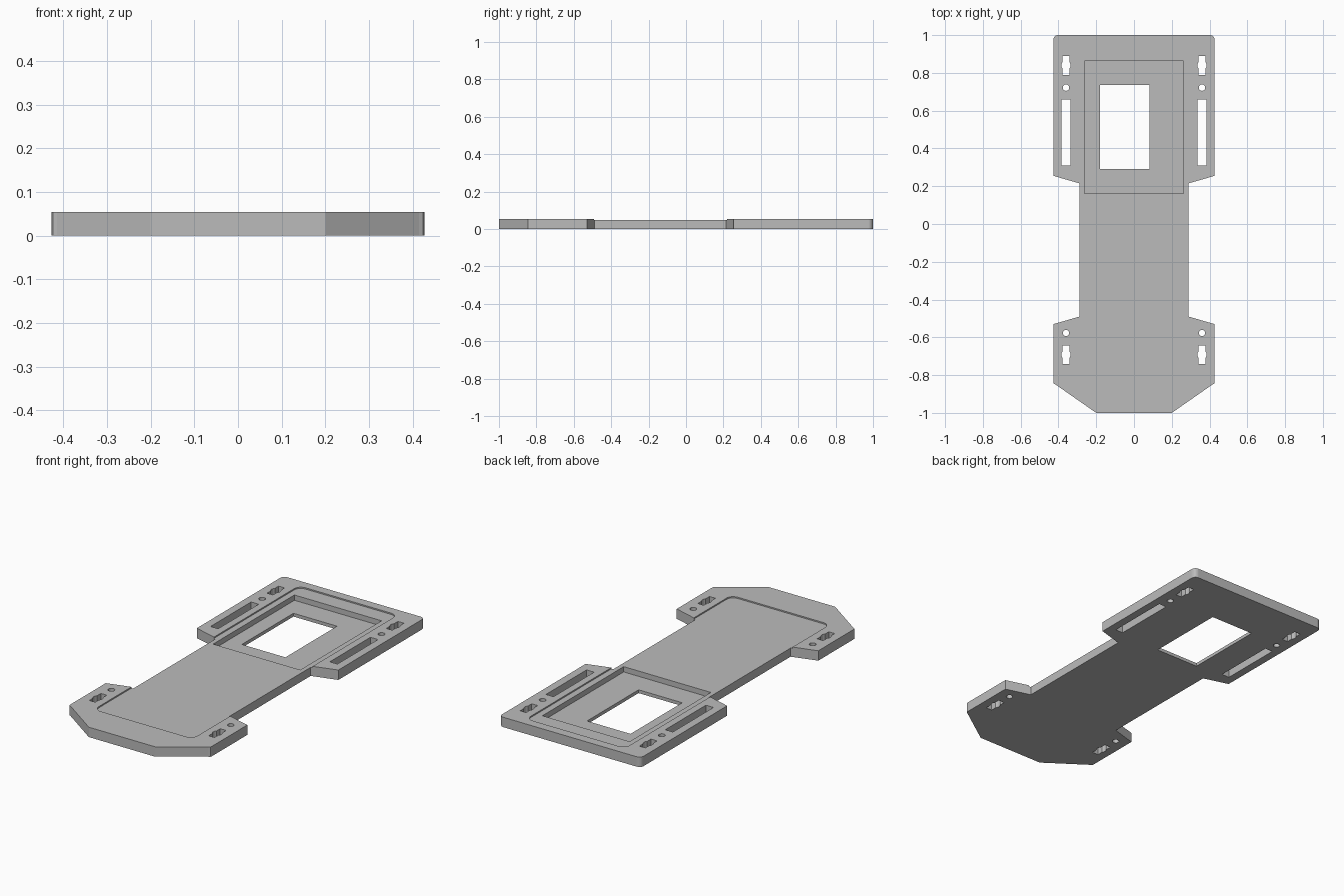
import bpy, bmesh, math

cube = bpy.data.objects.get("Cube")
if cube:
    bpy.data.objects.remove(cube, do_unlink=True)

THICK = 0.054

grey = bpy.data.materials.new("plain grey")
grey.use_nodes = True
GREY = (0.5, 0.5, 0.5, 1)
grey.diffuse_color = GREY
grey.node_tree.nodes["Principled BSDF"].inputs["Base Color"].default_value = GREY


def prism(name, outline, z0, z1):
    """Extrude a flat outline from z0 to z1."""
    bm = bmesh.new()
    face = bm.faces.new([bm.verts.new((x, y, z0)) for x, y in outline])
    top = bmesh.ops.extrude_face_region(bm, geom=[face])["geom"]
    bmesh.ops.translate(bm, vec=(0, 0, z1 - z0),
                        verts=[v for v in top if isinstance(v, bmesh.types.BMVert)])
    bmesh.ops.recalc_face_normals(bm, faces=bm.faces)
    mesh = bpy.data.meshes.new(name)
    bm.to_mesh(mesh)
    bm.free()
    mesh.materials.append(grey)
    obj = bpy.data.objects.new(name, mesh)
    bpy.context.collection.objects.link(obj)
    return obj


def arc(cx, cy, r, start, end, steps):
    angles = [math.radians(start + (end - start) * i / steps) for i in range(steps + 1)]
    return [(cx + r * math.cos(a), cy + r * math.sin(a)) for a in angles]


def rect(x0, x1, y0, y1):
    return [(x0, y0), (x1, y0), (x1, y1), (x0, y1)]


def rounded_rect(x0, x1, y0, y1, r):
    return (arc(x1 - r, y1 - r, r, 0, 90, 6) + arc(x0 + r, y1 - r, r, 90, 180, 6)
            + arc(x0 + r, y0 + r, r, 180, 270, 6) + arc(x1 - r, y0 + r, r, 270, 360, 6))


def keyhole(cx, cy):
    """Narrow slot with a round bulge in the middle."""
    r, half, w = 0.025, 0.05, 0.018
    a = math.degrees(math.acos(w / r))
    return ([(cx + w, cy - half)] + arc(cx, cy, r, -a, a, 8) + [(cx + w, cy + half)]
            + [(cx - w, cy + half)] + arc(cx, cy, r, 180 - a, 180 + a, 8) + [(cx - w, cy - half)])


# Plate outline: tapered front, narrow waist, square back with soft corners
side = [(0.2, -1), (0.415, -0.85)] + arc(0.407, -0.835, 0.02, -30, 0, 3)
side += [(0.427, -0.53), (0.288, -0.49), (0.288, 0.215), (0.427, 0.255)]
side += arc(0.402, 0.975, 0.025, 0, 90, 6)
plate = prism("mounting_plate", side + [(-x, y) for x, y in reversed(side)], 0, THICK)

# Cutters: shallow tray, deep pocket and window, then the side holes
LOW, HIGH = -0.05, 0.1
cutters = [
    prism("tray_cutter", rounded_rect(-0.298, 0.298, -0.815, 0.95, 0.04), 0.047, HIGH),
    prism("pocket_cutter", rect(-0.263, 0.263, 0.161, 0.862), 0.018, HIGH),
    prism("window_cutter", rect(-0.18, 0.083, 0.29, 0.735), LOW, HIGH),
]
for s in (-1, 1):
    x = 0.36 * s
    cutters.append(prism("slot_cutter", rect(x - 0.023, x + 0.023, 0.31, 0.66), LOW, HIGH))
    for y in (0.722, -0.577):
        cutters.append(prism("screw_hole_cutter", arc(x, y, 0.017, 0, 345, 23), LOW, HIGH))
    for y in (0.84, -0.692):
        cutters.append(prism("keyhole_cutter", keyhole(x, y), LOW, HIGH))

bpy.context.view_layer.objects.active = plate
for cutter in cutters:
    cut = plate.modifiers.new(cutter.name, "BOOLEAN")
    cut.operation = "DIFFERENCE"
    cut.solver = "EXACT"
    cut.object = cutter
    bpy.ops.object.modifier_apply(modifier=cut.name)
    bpy.data.objects.remove(cutter, do_unlink=True)
